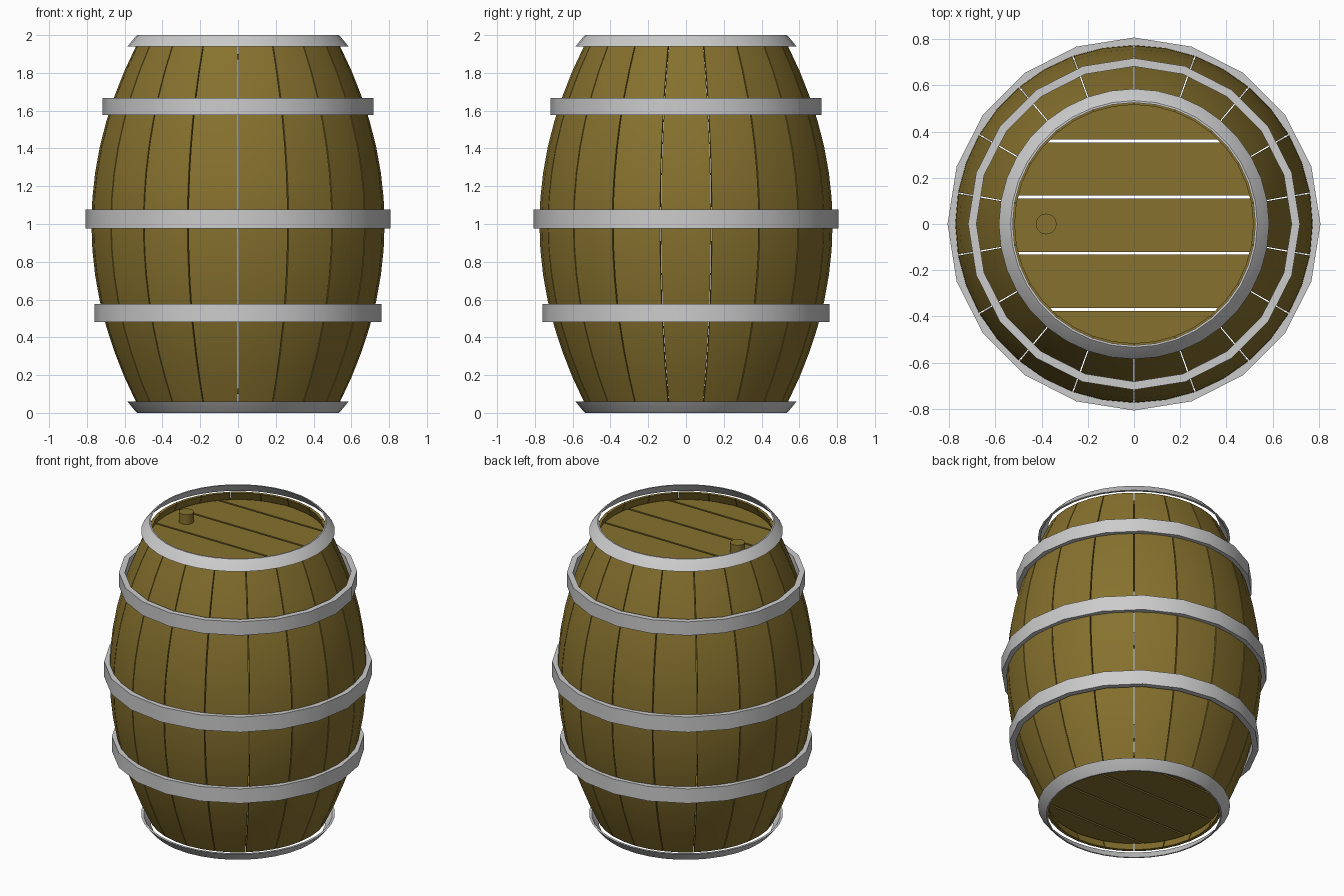
import bpy, bmesh
from math import sin, cos, radians, sqrt, pi

if "Cube" in bpy.data.objects:
    bpy.data.objects.remove(bpy.data.objects["Cube"])

wood = bpy.data.materials.new("wood")
wood.diffuse_color = (0.24, 0.165, 0.027, 1)
wood.use_nodes = True
wood.node_tree.nodes["Principled BSDF"].inputs["Base Color"].default_value = wood.diffuse_color


def loft(name, sections, closed=False, mat=None):
    """Skin a list of equal-length closed sections; cap the ends unless closed."""
    bm = bmesh.new()
    rows = [[bm.verts.new(p) for p in s] for s in sections]
    n = len(rows[0])
    pairs = list(zip(rows, rows[1:])) + ([(rows[-1], rows[0])] if closed else [])
    for a, b in pairs:
        for i in range(n):
            j = (i + 1) % n
            bm.faces.new((a[i], a[j], b[j], b[i]))
    if not closed:
        bm.faces.new(rows[0][::-1])
        bm.faces.new(rows[-1])
    bmesh.ops.recalc_face_normals(bm, faces=bm.faces)
    mesh = bpy.data.meshes.new(name)
    bm.to_mesh(mesh)
    bm.free()
    mesh.shade_smooth()
    mesh.set_sharp_from_angle(angle=radians(30))
    if mat:
        mesh.materials.append(mat)
    ob = bpy.data.objects.new(name, mesh)
    bpy.context.collection.objects.link(ob)
    return ob


def polar(r, a, z):
    return (r * cos(a), r * sin(a), z)


def ring(name, profile, sides):
    """Revolve a closed (radius, z) profile."""
    return loft(name, [[polar(r, 2 * pi * k / sides, z) for r, z in profile]
                       for k in range(sides)], closed=True)


# Bulging staves with narrow gaps between them
COUNT, ROWS, THICK = 18, 14, 0.02
half = pi / COUNT - 0.004
for i in range(COUNT):
    mid = radians(-80) + 2 * pi * i / COUNT
    angles = [mid - half, mid, mid + half]
    sections = []
    for k in range(ROWS + 1):
        t = -1 + 2 * k / ROWS
        z, r = 1 + 0.95 * t, 0.776 - 0.24 * t * t
        sections.append([polar(r, a, z) for a in angles] +
                        [polar(r - THICK, a, z) for a in reversed(angles)])
    loft(f"stave_{i + 1}", sections, mat=wood)

# Straight body hoops
for name, r, z0, z1 in (("lower_hoop", 0.76, 0.48, 0.577),
                        ("middle_hoop", 0.807, 0.975, 1.076),
                        ("upper_hoop", 0.718, 1.577, 1.668)):
    ring(name, [(r, z0), (r, z1), (r - 0.036, z1), (r - 0.036, z0)], 20)

# Tapered rim hoops at both ends
rim = [(0.585, 1.94), (0.54, 1.995), (0.534, 2.0), (0.525, 2.0), (0.57, 1.94)]
ring("top_rim_hoop", rim, 36)
ring("bottom_rim_hoop", [(r, 2 - z) for r, z in rim], 36)

# Planked heads, each plank trimmed to the round opening
R, PITCH, GAP = 0.53, 0.243, 0.012
for head, z0, z1 in (("top", 1.87, 1.90), ("bottom", 0.10, 0.13)):
    for i in range(5):
        yc = (i - 2) * PITCH - 0.005
        lo = max(yc - (PITCH - GAP) / 2, -R + 0.001)
        hi = min(yc + (PITCH - GAP) / 2, R - 0.001)
        ys = [lo + (hi - lo) * k / 8 for k in range(9)]
        outline = ([(sqrt(R * R - y * y), y) for y in ys] +
                   [(-sqrt(R * R - y * y), y) for y in reversed(ys)])
        loft(f"{head}_head_plank_{i + 1}",
             [[(x, y, z) for x, y in outline] for z in (z0, z1)], mat=wood)

# Bung on the top head
loft("bung", [[(-0.38 + 0.045 * cos(2 * pi * k / 20), 0.045 * sin(2 * pi * k / 20), z)
               for k in range(20)] for z in (1.88, 1.965)], mat=wood)
